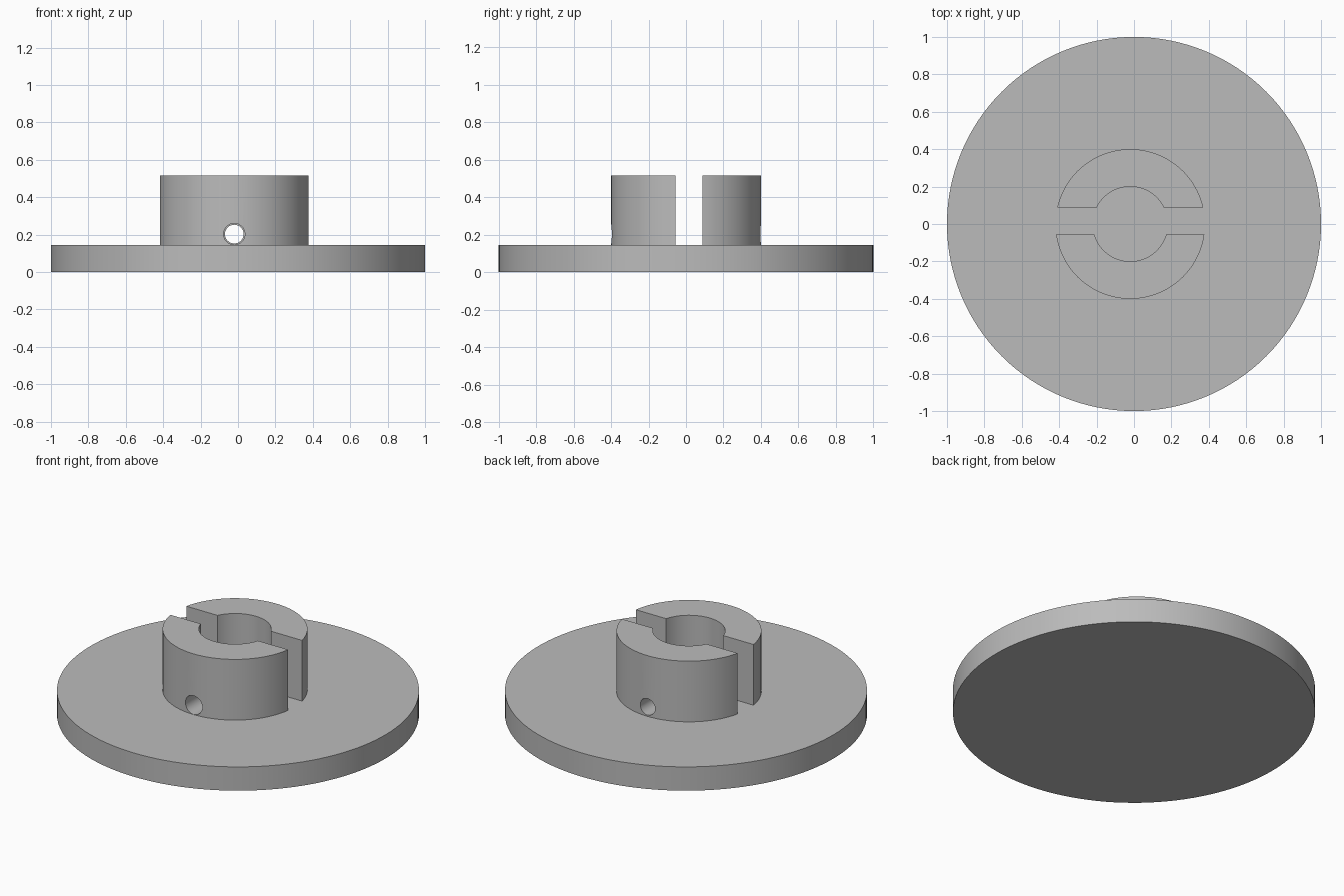
import bpy
import bmesh
import math

cube = bpy.data.objects.get("Cube")
if cube:
    bpy.data.objects.remove(cube, do_unlink=True)

PLATE_TOP, COLLAR_TOP = 0.145, 0.515
OUTER, BORE = 0.4, 0.2
CENTRE_X = -0.02

grey = bpy.data.materials.new("plain grey")
grey.use_nodes = True
grey.diffuse_color = (0.5, 0.5, 0.5, 1)
bsdf = next(n for n in grey.node_tree.nodes if n.type == "BSDF_PRINCIPLED")
bsdf.inputs["Base Color"].default_value = grey.diffuse_color


def activate(obj):
    bpy.ops.object.select_all(action="DESELECT")
    obj.select_set(True)
    bpy.context.view_layer.objects.active = obj


def smooth(obj):
    activate(obj)
    bpy.ops.object.shade_smooth_by_angle(angle=math.radians(30))


def arc(radius, edge, sign, steps=48):
    """Arc from the slot edge on +x round to the slot edge on -x."""
    start = math.asin(abs(edge) / radius)
    sweep = math.pi - 2 * start
    angles = [start + sweep * i / steps for i in range(steps + 1)]
    return [(CENTRE_X + radius * math.cos(a), sign * radius * math.sin(a)) for a in angles]


def half_collar(name, edge, hole_radius):
    sign = math.copysign(1, edge)
    outline = arc(OUTER, edge, sign) + arc(BORE, edge, sign)[::-1]
    bm = bmesh.new()
    base = bm.faces.new([bm.verts.new((x, y, PLATE_TOP)) for x, y in outline])
    solid = bmesh.ops.extrude_face_region(bm, geom=[base])
    top = [v for v in solid["geom"] if isinstance(v, bmesh.types.BMVert)]
    bmesh.ops.translate(bm, verts=top, vec=(0, 0, COLLAR_TOP - PLATE_TOP))
    bmesh.ops.recalc_face_normals(bm, faces=bm.faces)
    mesh = bpy.data.meshes.new(name)
    bm.to_mesh(mesh)
    bm.free()
    obj = bpy.data.objects.new(name, mesh)
    bpy.context.collection.objects.link(obj)
    mesh.materials.append(grey)

    # Radial screw hole just above the plate
    bpy.ops.mesh.primitive_cylinder_add(
        vertices=48, radius=hole_radius, depth=0.5,
        location=(CENTRE_X, sign * 0.3, 0.203), rotation=(math.pi / 2, 0, 0))
    cutter = bpy.context.object
    cutter.hide_render = True
    cutter.data.materials.append(grey)
    cut = obj.modifiers.new("screw hole", "BOOLEAN")
    cut.operation, cut.solver, cut.object = "DIFFERENCE", "EXACT", cutter
    activate(obj)
    bpy.ops.object.modifier_apply(modifier=cut.name)
    bpy.data.objects.remove(cutter, do_unlink=True)
    smooth(obj)


# Round base plate
bpy.ops.mesh.primitive_cylinder_add(
    vertices=128, radius=1, depth=PLATE_TOP, location=(0, 0, PLATE_TOP / 2))
plate = bpy.context.object
plate.name = "base_plate"
plate.data.materials.append(grey)
smooth(plate)

# Split collar: two half rings either side of the slot
half_collar("front_collar", -0.055, 0.057)
half_collar("back_collar", 0.088, 0.05)
